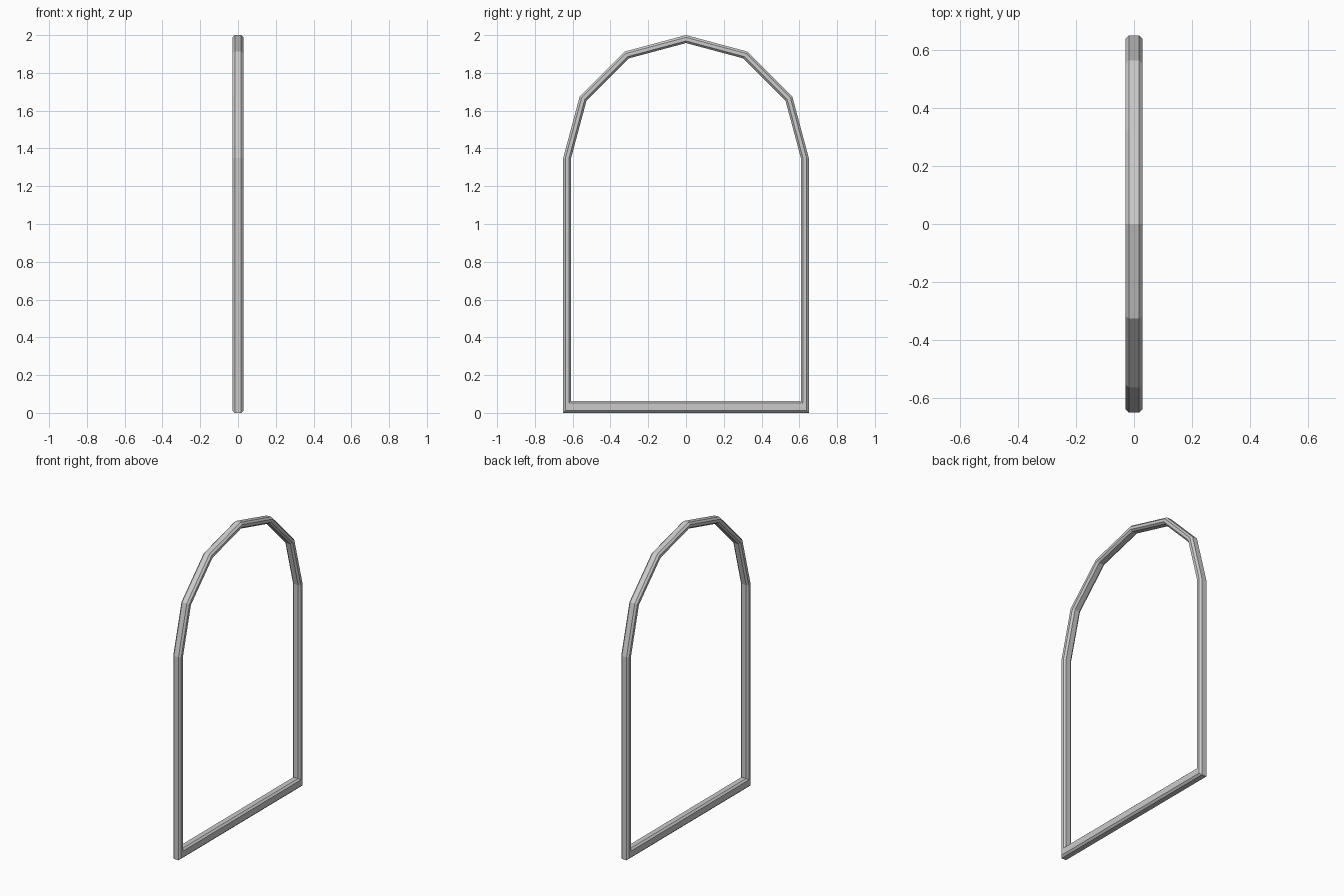
import bpy, bmesh
from math import sin, cos, pi

if "Cube" in bpy.data.objects:
    bpy.data.objects.remove(bpy.data.objects["Cube"])

R, SPRING = 0.65, 1.35   # arch radius and height where the arch starts

# Chamfered cross-section: (x, inset on posts and arch, inset on sill)
profile = [(-0.017, 0.0, 0.0), (0.017, 0.0, 0.0),
           (0.029, 0.012, 0.012), (0.029, 0.031, 0.053),
           (0.017, 0.042, 0.064), (-0.017, 0.042, 0.064),
           (-0.029, 0.031, 0.053), (-0.029, 0.012, 0.012)]


def outline(x, side, sill):
    """Arched outline, inset from the outer edge."""
    r = R - side
    arch = [(x, r * cos(i * pi / 6), SPRING + r * sin(i * pi / 6)) for i in range(7)]
    return arch + [(x, -r, sill), (x, r, sill)]


# Arched frame: bridge neighbouring outlines all round the cross-section
bm = bmesh.new()
loops = [[bm.verts.new(p) for p in outline(*c)] for c in profile]
for k, a in enumerate(loops):
    b = loops[(k + 1) % len(loops)]
    for i in range(len(a)):
        j = (i + 1) % len(a)
        bm.faces.new((a[i], a[j], b[j], b[i]))
bmesh.ops.recalc_face_normals(bm, faces=bm.faces)

mesh = bpy.data.meshes.new("arched_frame")
bm.to_mesh(mesh)
bm.free()
frame = bpy.data.objects.new("arched_frame", mesh)
bpy.context.collection.objects.link(frame)
